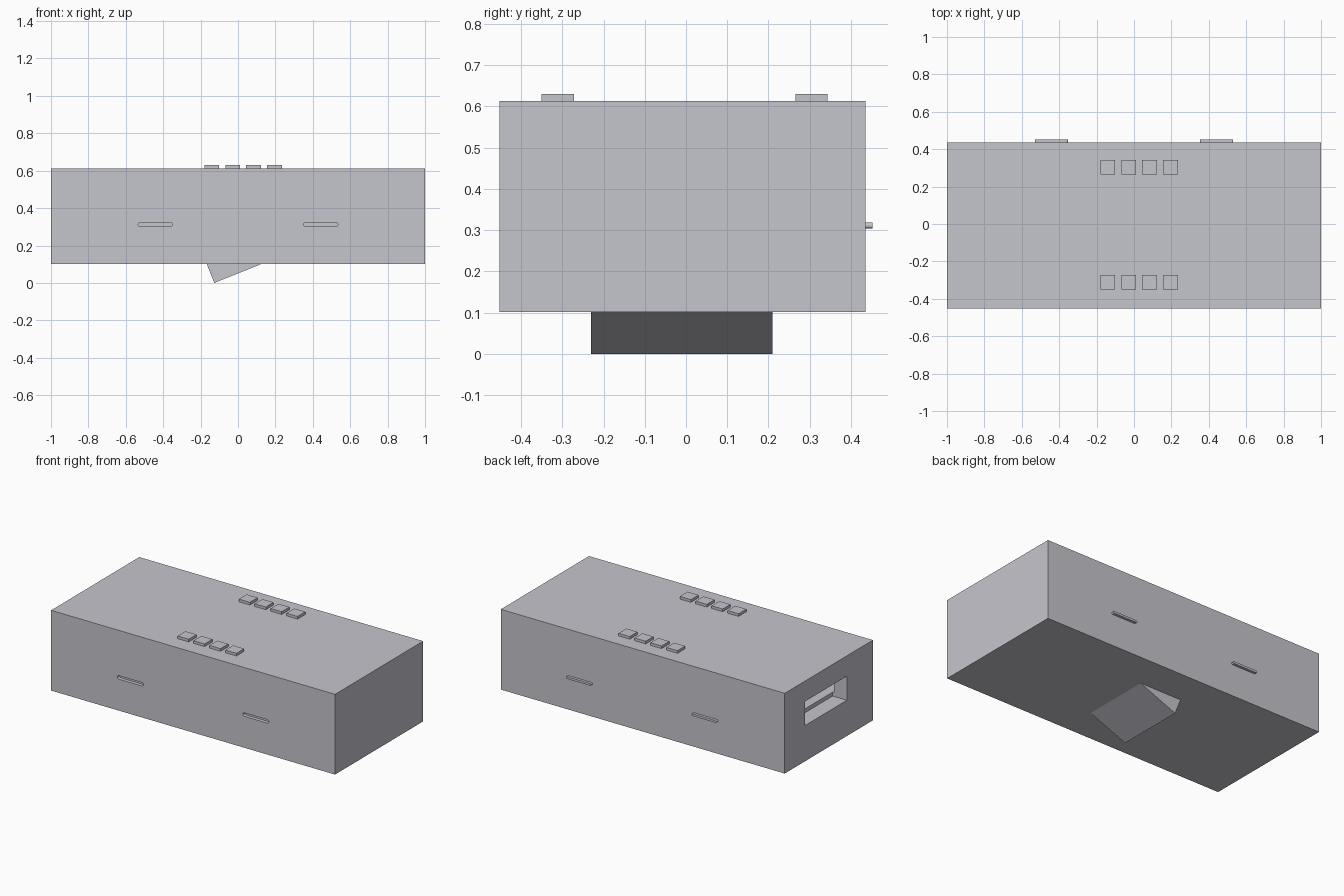
import bpy, bmesh, math
from mathutils import Vector

if "Cube" in bpy.data.objects:
    bpy.data.objects.remove(bpy.data.objects["Cube"])

grey = bpy.data.materials.new("light_grey")
grey.diffuse_color = (0.56, 0.56, 0.61, 1)
grey.use_nodes = True
grey.node_tree.nodes["Principled BSDF"].inputs["Base Color"].default_value = grey.diffuse_color


def finish(name, bm):
    bmesh.ops.recalc_face_normals(bm, faces=bm.faces)
    me = bpy.data.meshes.new(name)
    bm.to_mesh(me)
    bm.free()
    me.materials.append(grey)
    ob = bpy.data.objects.new(name, me)
    bpy.context.collection.objects.link(ob)
    return ob


def box(name, lo, hi):
    bm = bmesh.new()
    bmesh.ops.create_cube(bm, size=1)
    for v in bm.verts:
        v.co = [(a + b) / 2 + c * (b - a) for a, b, c in zip(lo, hi, v.co)]
    return finish(name, bm)


def prism(name, profile, y0, y1):
    """Extrude an (x, z) outline along y."""
    bm = bmesh.new()
    face = bm.faces.new([bm.verts.new((x, y0, z)) for x, z in profile])
    ext = bmesh.ops.extrude_face_region(bm, geom=[face])
    verts = [g for g in ext["geom"] if isinstance(g, bmesh.types.BMVert)]
    bmesh.ops.translate(bm, verts=verts, vec=Vector((0, y1 - y0, 0)))
    return finish(name, bm)


def stadium(cx, cz, width, height, n=6):
    """Outline of a bar with round ends."""
    r = height / 2
    pts = []
    for side, start in ((1, -math.pi / 2), (-1, math.pi / 2)):
        for i in range(n + 1):
            a = start + math.pi * i / n
            pts.append((cx + side * (width / 2 - r) + r * math.cos(a), cz + r * math.sin(a)))
    return pts


def cut(target, cutter):
    mod = target.modifiers.new(cutter.name, 'BOOLEAN')
    mod.operation = 'DIFFERENCE'
    mod.solver = 'EXACT'
    mod.object = cutter
    cutter.hide_render = True
    cutter.hide_set(True)


# Main block with a side opening that leads to a wider inner chamber
body = box("body", (-1, -0.452, 0.102), (1, 0.435, 0.613))
cut(body, box("side_opening_cutter", (-1.1, -0.19, 0.33), (-0.90, 0.23, 0.483)))
cut(body, box("chamber_cutter", (-0.91, -0.41, 0.355), (0.91, 0.39, 0.53)))

# Front slots and the matching rear tabs
for side, label in ((-1, "left"), (1, "right")):
    x = side * 0.442
    cut(body, prism(label + "_slot_cutter", stadium(x, 0.313, 0.184, 0.022), -0.5, -0.43))
    prism(label + "_rear_tab", stadium(x, 0.3115, 0.176, 0.014), 0.42, 0.452)

# Two rows of square studs on top
for y, row in ((-0.311, "front"), (0.304, "back")):
    for i in range(4):
        x = -0.141 + i * 0.112
        box(f"{row}_stud_{i + 1}", (x - 0.039, y - 0.039, 0.60), (x + 0.039, y + 0.039, 0.63))

# Tilted wedge underneath
prism("bottom_wedge", [(-0.171, 0.11), (-0.127, 0.0), (0.147, 0.11)], -0.23, 0.21)
